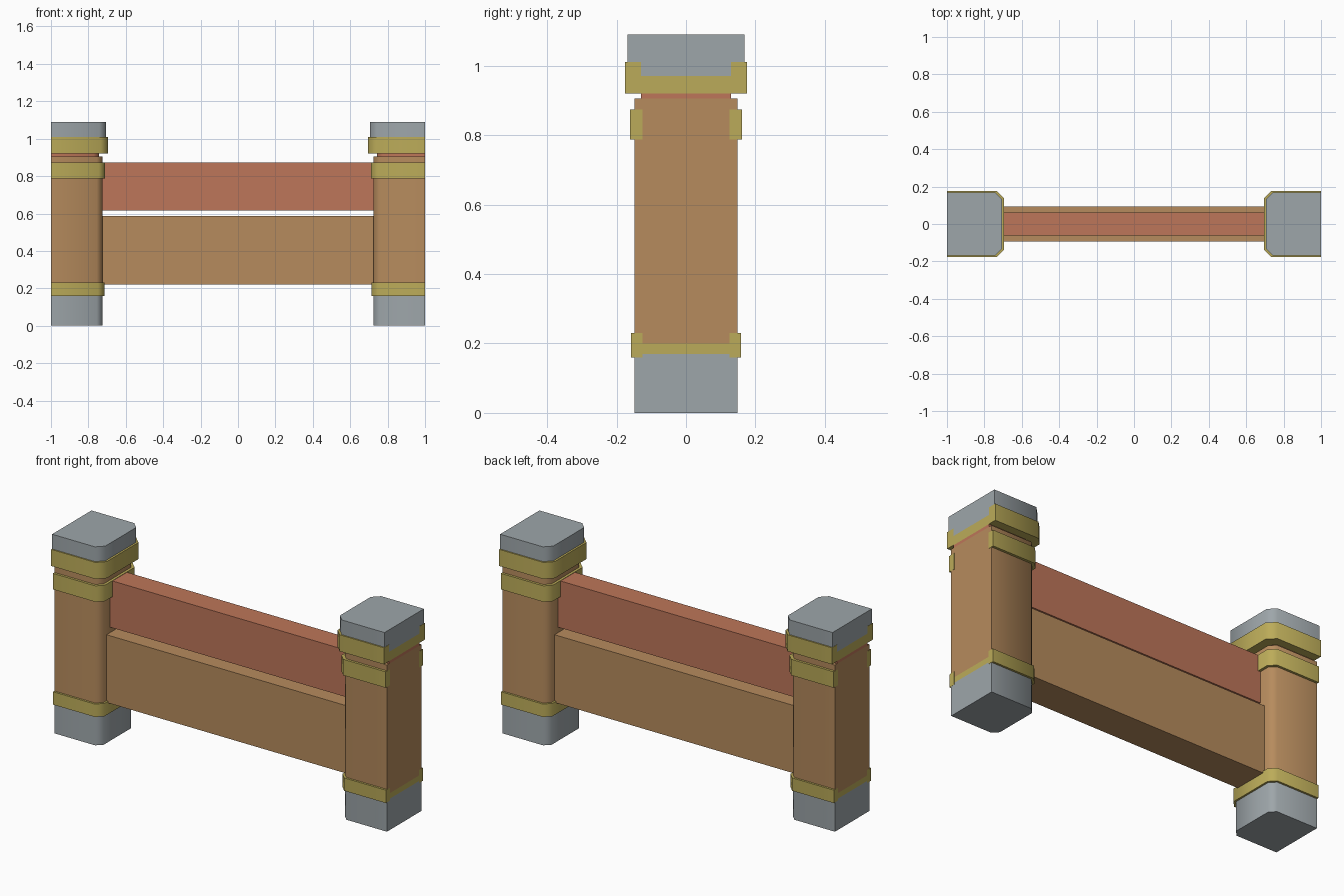
import bpy, bmesh, math

if "Cube" in bpy.data.objects:
    bpy.data.objects.remove(bpy.data.objects["Cube"])


def material(name, rgb):
    m = bpy.data.materials.new(name)
    m.diffuse_color = (*rgb, 1)
    m.use_nodes = True
    m.node_tree.nodes["Principled BSDF"].inputs["Base Color"].default_value = m.diffuse_color
    return m


GREY = material("grey stone", (0.34, 0.38, 0.40))
GOLD = material("brass", (0.50, 0.41, 0.10))
BROWN = material("brown wood", (0.47, 0.26, 0.11))
RED = material("red wood", (0.51, 0.18, 0.10))


def prism(name, outline, z0, z1, mat, mirror=False):
    """Extrude a plan outline from z0 to z1."""
    bm = bmesh.new()
    face = bm.faces.new([bm.verts.new((x, y, z0)) for x, y in outline])
    up = bmesh.ops.extrude_face_region(bm, geom=[face])["geom"]
    bmesh.ops.translate(bm, vec=(0, 0, z1 - z0),
                        verts=[v for v in up if isinstance(v, bmesh.types.BMVert)])
    bmesh.ops.recalc_face_normals(bm, faces=bm.faces)
    mesh = bpy.data.meshes.new(name)
    bm.to_mesh(mesh)
    bm.free()
    mesh.materials.append(mat)
    ob = bpy.data.objects.new(name, mesh)
    bpy.context.collection.objects.link(ob)
    if mirror:
        ob.modifiers.new("Mirror", 'MIRROR')
    bpy.ops.object.select_all(action='DESELECT')
    ob.select_set(True)
    bpy.context.view_layer.objects.active = ob
    bpy.ops.object.shade_smooth_by_angle(angle=math.radians(50))
    return ob


def half_post(xi, h, c, xo=0.999):
    """Post outline: flat outer end, chamfered inner corners."""
    return [(xo, -h), (xi + c, -h), (xi, c - h), (xi, h - c), (xi + c, h), (xo, h)]


def collar(xi, h, c, t):
    """C-shaped strap outline of thickness t, open at the outer end."""
    return half_post(xi, h, c, 1.0) + half_post(xi + t, h - t, c * 0.7, 1.0)[::-1]


# Posts, stacked from the ground up (mirrored to the left side)
C = 0.03
prism("post_base", half_post(0.725, 0.148, C), 0, 0.17, GREY, True)
prism("post_base_joint", half_post(0.725, 0.147, C), 0.17, 0.20, GOLD, True)
prism("post_shaft", half_post(0.725, 0.148, C), 0.20, 0.905, BROWN, True)
prism("post_core", half_post(0.743, 0.13, C), 0.905, 0.92, RED, True)
prism("cap_joint", half_post(0.705, 0.169, 0.037), 0.92, 0.97, GOLD, True)
prism("post_cap", half_post(0.705, 0.169, 0.037), 0.97, 1.09, GREY, True)

# Brass straps wrapped round three sides of each post
prism("lower_strap", collar(0.715, 0.159, 0.034, 0.034), 0.16, 0.23, GOLD, True)
prism("upper_strap", collar(0.711, 0.161, 0.034, 0.036), 0.787, 0.874, GOLD, True)
prism("cap_strap", collar(0.694, 0.176, 0.04, 0.046), 0.92, 1.01, GOLD, True)


# Horizontal boards between the posts
def board(name, hy, z0, z1, mat):
    x = 0.76
    prism(name, [(-x, -hy), (x, -hy), (x, hy), (-x, hy)], z0, z1, mat)


board("lower_board", 0.093, 0.22, 0.588, BROWN)
board("upper_rail", 0.062, 0.617, 0.872, RED)
